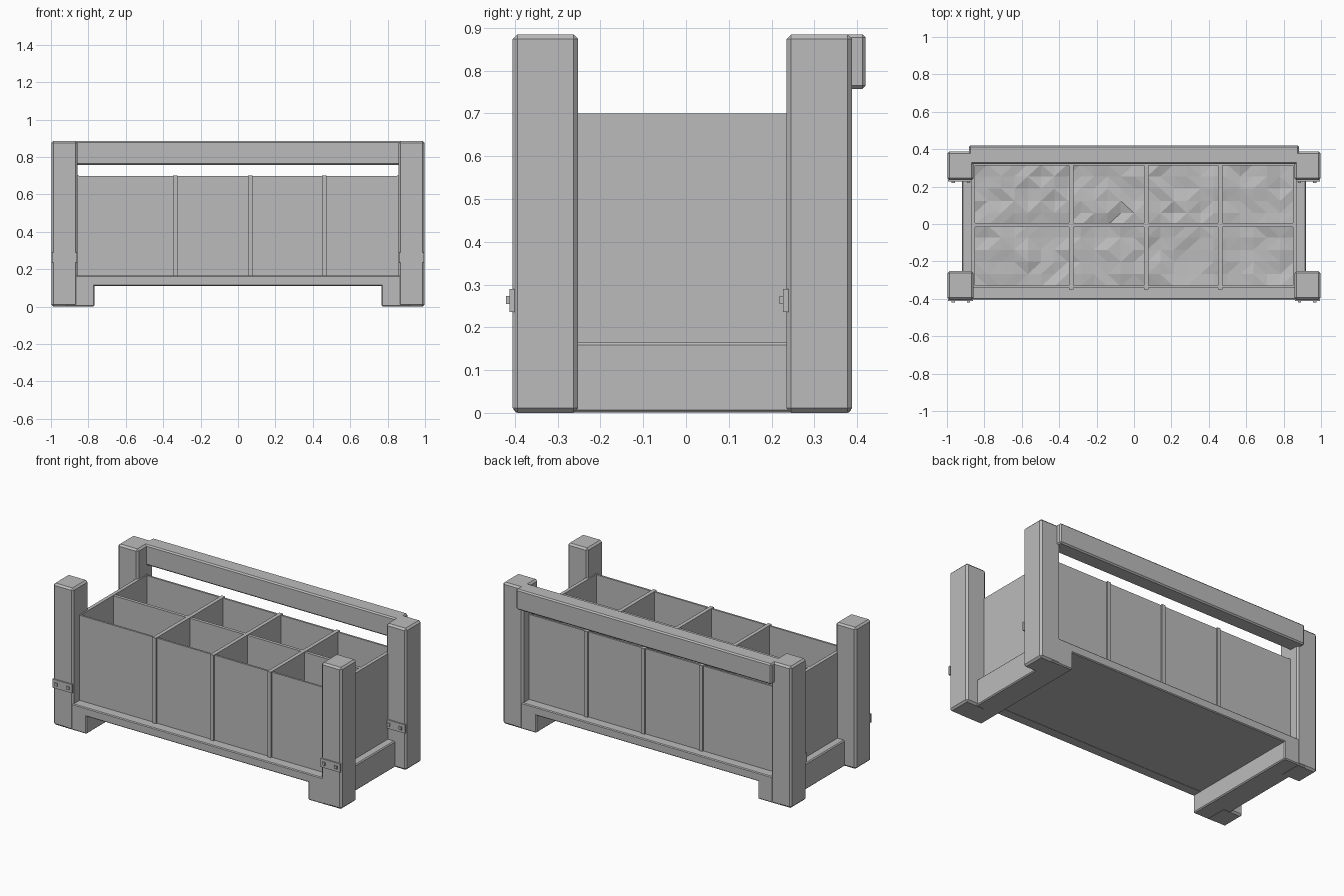
import bpy, bmesh, random

if "Cube" in bpy.data.objects:
    bpy.data.objects.remove(bpy.data.objects["Cube"])

random.seed(4)
grey = bpy.data.materials.new("plain grey")
grey.diffuse_color = (0.5, 0.5, 0.5, 1)
grey.use_nodes = True
grey.node_tree.nodes["Principled BSDF"].inputs["Base Color"].default_value = grey.diffuse_color


def finish(name, bm):
    mesh = bpy.data.meshes.new(name)
    bm.to_mesh(mesh)
    bm.free()
    mesh.materials.append(grey)
    ob = bpy.data.objects.new(name, mesh)
    bpy.context.collection.objects.link(ob)
    return ob


def box(name, x, y, z, bevel=0.0):
    """Box from (min, max) ranges, with an optional chamfer."""
    bm = bmesh.new()
    bmesh.ops.create_cube(bm, size=1)
    for v in bm.verts:
        for i, r in enumerate((x, y, z)):
            v.co[i] = r[1] if v.co[i] > 0 else r[0]
    if bevel:
        bmesh.ops.bevel(bm, geom=bm.edges[:], offset=bevel, segments=1,
                        affect='EDGES', profile=0.5)
    return finish(name, bm)


def span(side, a, b):
    return (a, b) if side > 0 else (-b, -a)


POSTS = {"front": (-0.405, -0.252), "back": (0.235, 0.388)}

for s, side in ((-1, "left"), (1, "right")):
    for end, y in POSTS.items():
        # corner posts
        box(f"{end}_{side}_post", span(s, 0.858, 0.998), y, (0, 0.885), 0.011)
        # strap plates with two square bolts on the front of each post
        yf = y[0]
        box(f"{end}_{side}_strap", span(s, 0.86, 0.995),
            (yf - 0.008, yf + 0.004), (0.236, 0.29))
        for k, bx in enumerate((0.885, 0.967)):
            box(f"{end}_{side}_bolt_{k}", span(s, bx - 0.009, bx + 0.009),
                (yf - 0.016, yf), (0.254, 0.273))
    # side rails that also form the feet
    box(f"{side}_foot_rail", span(s, 0.766, 0.92), (-0.403, 0.386), (0.001, 0.165), 0.006)
    # side panels
    box(f"{side}_panel", span(s, 0.85, 0.872), (-0.34, 0.325), (0.15, 0.7))

# lower rails and floor
box("front_lower_rail", (-0.88, 0.88), (-0.403, -0.335), (0.111, 0.165), 0.005)
box("back_lower_rail", (-0.88, 0.88), (0.318, 0.386), (0.111, 0.165), 0.005)
box("floor_board", (-0.86, 0.86), (-0.345, 0.33), (0.112, 0.16))

# back top rail
box("back_top_rail", (-0.883, 0.883), (0.32, 0.42), (0.757, 0.885), 0.008)

# front and back panels
box("front_panel", (-0.86, 0.86), (-0.34, -0.328), (0.15, 0.697))
box("back_panel", (-0.86, 0.86), (0.313, 0.325), (0.15, 0.697))

# dividers
for i, x in enumerate((-0.335, 0.065, 0.46)):
    box(f"cross_divider_{i}", (x - 0.012, x + 0.012), (-0.35, 0.334), (0.15, 0.7))
box("long_divider", (-0.855, 0.855), (-0.015, 0.005), (0.15, 0.697))

# uneven soil in the bottom of the compartments
bm = bmesh.new()
bmesh.ops.create_grid(bm, x_segments=24, y_segments=10, size=1)
for v in bm.verts:
    v.co = (v.co.x * 0.852, v.co.y * 0.327 - 0.007, 0.19 + random.uniform(-0.01, 0.01))
bmesh.ops.triangulate(bm, faces=bm.faces[:])
finish("soil", bm)
